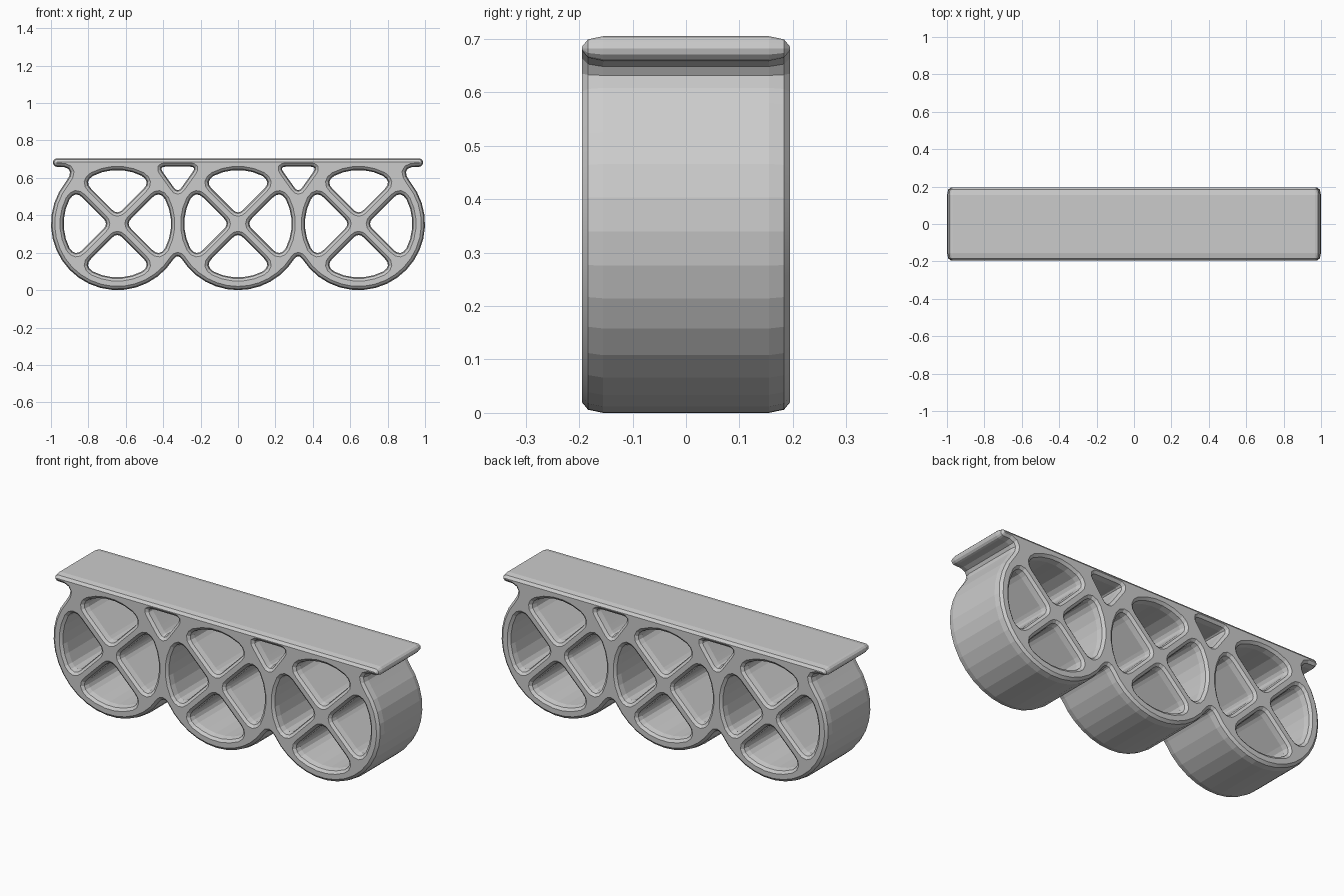
import bpy
import bmesh
from math import sin, cos, pi, radians, sqrt
from mathutils import Vector

cube = bpy.data.objects.get("Cube")
if cube:
    bpy.data.objects.remove(cube)

PITCH, MID_Z = 0.645, 0.355       # ring spacing and centre height
OUTER, INNER = 0.355, 0.287       # ring radii
SPOKE = 0.033                     # half width of a spoke
HALF_DEPTH = 0.195
BEVEL, STRETCH = 0.02, 2.0        # edge rounding, longer along the depth


def on_circle(cx, radius, deg, cz=MID_Z):
    a = radians(deg)
    return Vector((cx + radius * cos(a), cz + radius * sin(a)))


def arc(cx, radius, start, end, steps, cz=MID_Z):
    return [on_circle(cx, radius, start + (end - start) * i / steps, cz)
            for i in range(steps + 1)]


def fillet(a, corner, b, steps=4):
    """Curve from a to b, pulled towards the corner."""
    pts = []
    for i in range(steps + 1):
        t = i / steps
        pts.append(a * (1 - t) ** 2 + corner * 2 * t * (1 - t) + b * t * t)
    return pts


def rounded_polygon(corners, cut):
    pts = []
    for i, c in enumerate(corners):
        p, n = corners[i - 1], corners[(i + 1) % len(corners)]
        pts += fillet(c + (p - c).normalized() * cut, c,
                      c + (n - c).normalized() * cut)
    return pts


def window(cx, turn):
    """Quarter opening between two spokes, with soft corners."""
    centre = Vector((cx, MID_Z))
    u = Vector((cos(radians(turn - 45)), sin(radians(turn - 45))))
    v = Vector((cos(radians(turn + 45)), sin(radians(turn + 45))))
    reach = sqrt(INNER ** 2 - SPOKE ** 2)
    hub = centre + (u + v) * SPOKE
    c1, c2 = centre + u * reach + v * SPOKE, centre + v * reach + u * SPOKE
    pts = fillet(hub + v * 0.04, hub, hub + u * 0.04)
    pts += fillet(c1 - u * 0.055, c1, on_circle(cx, INNER, turn - 27))
    pts += arc(cx, INNER, turn - 27, turn + 27, 5)[1:-1]
    pts += fillet(on_circle(cx, INNER, turn + 27), c2, c2 - v * 0.055)
    return pts


def outline():
    """Scalloped outer edge: left half, then its mirror image."""
    # plate end and the soft joint with the end ring
    half = [Vector((0, 0.705))]
    half += arc(-0.967, 0.023, 90, 270, 6, cz=0.682)
    half += fillet(Vector((-0.93, 0.658)), Vector((-0.87, 0.645)),
                   on_circle(-PITCH, OUTER, 141))
    # end ring, valley, half of the middle ring
    half += arc(-PITCH, OUTER, 141, 328, 18)[1:]
    half += fillet(on_circle(-PITCH, OUTER, 328), Vector((-PITCH / 2, 0.195)),
                   on_circle(0, OUTER, 212))[1:]
    half += arc(0, OUTER, 212, 270, 6)[1:]
    return half + [Vector((-p.x, p.y)) for p in reversed(half[1:-1])]


# flat profile: outline, spoke openings, gaps under the plate
loops = [outline()]
for i in (-1, 0, 1):
    loops += [window(i * PITCH, turn) for turn in (0, 90, 180, 270)]
for s in (-1, 1):
    x = s * PITCH / 2
    loops.append(rounded_polygon([Vector((x - 0.1, 0.66)), Vector((x, 0.52)),
                                  Vector((x + 0.1, 0.66))], 0.035))

curve = bpy.data.curves.new("ring_beam", 'CURVE')
curve.dimensions = '2D'
curve.fill_mode = 'BOTH'
curve.extrude = HALF_DEPTH / STRETCH - BEVEL
curve.bevel_depth = BEVEL
curve.bevel_resolution = 1
curve.offset = -BEVEL
for loop in loops:
    spline = curve.splines.new('POLY')
    spline.points.add(len(loop) - 1)
    for point, p in zip(spline.points, loop):
        point.co = (p.x, p.y, 0, 1)
    spline.use_cyclic_u = True

beam = bpy.data.objects.new("ring_beam", curve)
bpy.context.collection.objects.link(beam)
beam.rotation_euler.x = pi / 2
beam.scale.z = STRETCH
bpy.ops.object.select_all(action='DESELECT')
beam.select_set(True)
bpy.context.view_layer.objects.active = beam
bpy.ops.object.convert(target='MESH')
bpy.ops.object.transform_apply(location=False, rotation=True, scale=True)

# weld caps to walls
beam = bpy.context.view_layer.objects.active
bm = bmesh.new()
bm.from_mesh(beam.data)
bmesh.ops.remove_doubles(bm, verts=bm.verts, dist=0.0005)
bmesh.ops.recalc_face_normals(bm, faces=bm.faces)
bm.to_mesh(beam.data)
bm.free()
bpy.ops.object.shade_smooth_by_angle(angle=radians(8))

grey = bpy.data.materials.new("light_grey")
grey.use_nodes = True
colour = (0.6, 0.6, 0.6, 1)
grey.diffuse_color = colour
grey.node_tree.nodes["Principled BSDF"].inputs["Base Color"].default_value = colour
beam.data.materials.clear()
beam.data.materials.append(grey)
